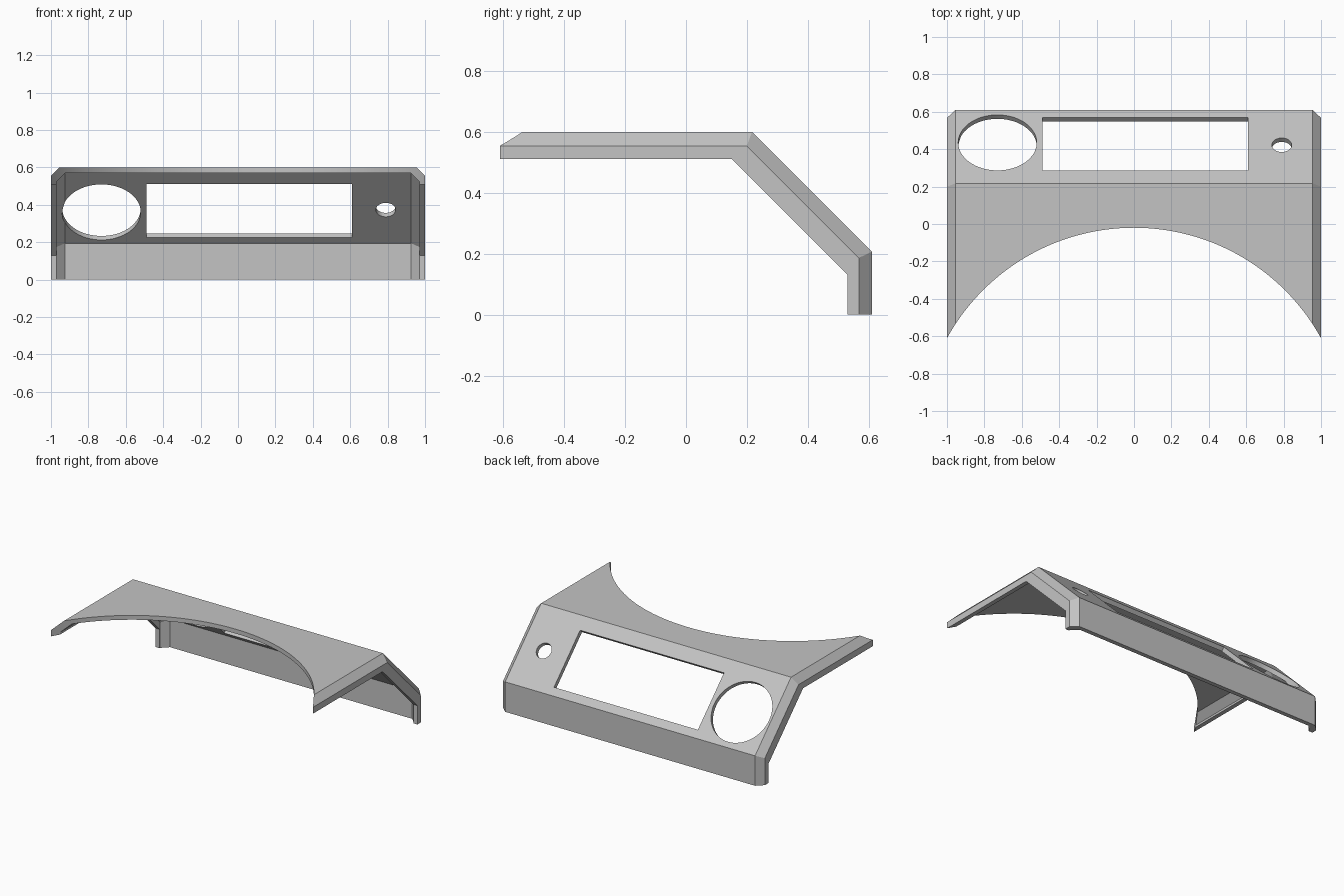
import bpy, bmesh, math
from mathutils import Matrix, Vector

cube = bpy.data.objects.get("Cube")
if cube:
    bpy.data.objects.remove(cube, do_unlink=True)

grey = bpy.data.materials.new("plain_grey")
grey.use_nodes = True
grey.diffuse_color = (0.55, 0.55, 0.55, 1)
grey.node_tree.nodes["Principled BSDF"].inputs["Base Color"].default_value = (0.55, 0.55, 0.55, 1)

SLOPE = 0.817  # y + z on the outside of the sloping panel


def make_object(name, bm):
    bmesh.ops.recalc_face_normals(bm, faces=bm.faces)
    mesh = bpy.data.meshes.new(name)
    bm.to_mesh(mesh)
    bm.free()
    mesh.materials.append(grey)
    obj = bpy.data.objects.new(name, mesh)
    bpy.context.collection.objects.link(obj)
    return obj


def path(top, slope, back):
    """Bent side profile, set in from the outer skin of each panel."""
    z, s, y = 0.6 - top, SLOPE - slope * math.sqrt(2), 0.61 - back
    return [(-0.8, z), (s - z, z), (y, s - y), (y, 0)]


# Half cross-section, outside to inside: x and the matching side profile
half = [
    (0.955, path(0, 0, 0)),
    (1.0, path(0.046, 0.045, 0.043)),
    (1.0, path(0.09, 0.111, 0.08)),
    (0.97, path(0.09, 0.111, 0.08)),
    (0.97, path(0.076, 0.075, 0.074)),
    (0.925, path(0.03, 0.03, 0.03)),
]
section = half + [(-x, p) for x, p in reversed(half)]

# Shell: sweep the chamfered section along the bends
bm = bmesh.new()
rings = [[bm.verts.new((x, *p[i])) for x, p in section] for i in range(4)]
n = len(section)
for a, b in zip(rings, rings[1:]):
    for j in range(n):
        k = (j + 1) % n
        bm.faces.new((a[j], a[k], b[k], b[j]))
bm.faces.new(rings[0])
bm.faces.new(rings[-1])
shell = make_object("console_cover", bm)


def cut(cutter):
    cutter.hide_render = True
    mod = shell.modifiers.new(cutter.name, "BOOLEAN")
    mod.operation = "DIFFERENCE"
    mod.solver = "EXACT"
    mod.object = cutter
    bpy.context.view_layer.objects.active = shell
    bpy.ops.object.modifier_apply(modifier=mod.name)
    bpy.data.objects.remove(cutter, do_unlink=True)


def round_cutter(name, radius, depth, matrix, segments):
    bm = bmesh.new()
    bmesh.ops.create_cone(bm, cap_ends=True, segments=segments, radius1=radius,
                          radius2=radius, depth=depth, matrix=matrix)
    return make_object(name, bm)


def on_panel(x, y):
    """Frame on the sloping panel, its z axis along the panel normal."""
    return Matrix.Translation((x, y, SLOPE - y)) @ Matrix.Rotation(-math.pi / 4, 4, "X")


# Large arched cut-out at the front
cut(round_cutter("front_arch", 1.142, 2, Matrix.Translation((0, -1.162, 0.5)), 192))

# Round openings in the sloping panel
cut(round_cutter("large_round_opening", 0.21, 0.2, on_panel(-0.73, 0.435), 64))
cut(round_cutter("small_round_opening", 0.053, 0.2, on_panel(0.79, 0.4225), 48))

# Display window in the sloping panel
bm = bmesh.new()
size = Matrix.Diagonal(Vector((1.1, 0.403, 0.2, 1)))
bmesh.ops.create_cube(bm, size=1, matrix=on_panel(0.06, 0.4275) @ size)
cut(make_object("display_window", bm))

shell.select_set(True)
bpy.context.view_layer.objects.active = shell
bpy.ops.object.shade_smooth_by_angle(angle=math.radians(25))
